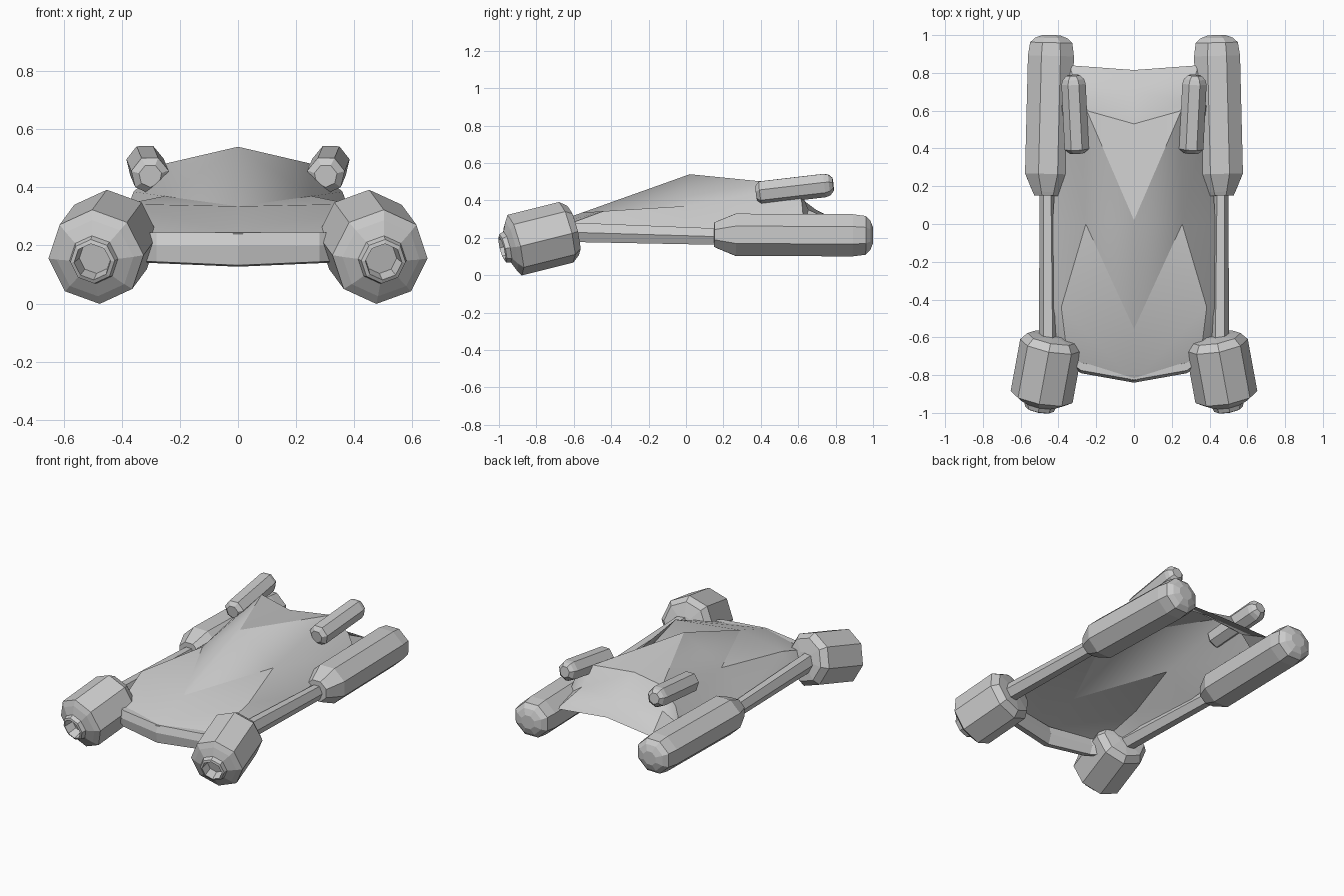
import bpy, bmesh, math
from mathutils import Vector

if "Cube" in bpy.data.objects:
    bpy.data.objects.remove(bpy.data.objects["Cube"])


def finish(name, bm, smooth=0):
    bmesh.ops.recalc_face_normals(bm, faces=bm.faces)
    me = bpy.data.meshes.new(name)
    bm.to_mesh(me)
    bm.free()
    ob = bpy.data.objects.new(name, me)
    bpy.context.collection.objects.link(ob)
    m = ob.modifiers.new("mirror", 'MIRROR')
    m.use_clip = True
    m.merge_threshold = 0.0005
    if smooth:
        bpy.ops.object.select_all(action='DESELECT')
        ob.select_set(True)
        bpy.context.view_layer.objects.active = ob
        bpy.ops.object.shade_smooth_by_angle(angle=math.radians(smooth))
    return ob


def skin(bm, rows):
    """Bridge equal-length rings of vertices with quads."""
    for a, b in zip(rows, rows[1:]):
        n = len(a)
        for i in range(n):
            j = (i + 1) % n
            bm.faces.new((a[i], a[j], b[j], b[i]))


def barrel(name, start, end, rings, sides=8, phase=0.0, widen=1.0):
    """Faceted barrel along start->end; rings are (distance, radius)."""
    start, end = Vector(start), Vector(end)
    d = (end - start).normalized()
    u = Vector((0, 0, 1)).cross(d).normalized()
    if u.x < 0:
        u = -u
    v = u.cross(d)
    if v.z < 0:
        v = -v
    bm = bmesh.new()
    rows = []
    for t, r in rings:
        row = []
        for i in range(sides):
            a = math.radians(phase) + math.tau * i / sides
            offset = u * math.cos(a) * widen + v * math.sin(a)
            row.append(bm.verts.new(start + d * t + offset * r))
        rows.append(row)
    skin(bm, rows)
    bm.faces.new(rows[0])
    bm.faces.new(rows[-1])
    return finish(name, bm)


# Hull: open faceted sheet; n nose, h hood, p peak, r roof rear, t tail fold, b back edge
points = {
    "n0": (0, -.83, .24), "n1": (.35, -.72, .24), "n2": (.43, -.60, .24),
    "h0": (0, -.555, .335), "h1": (.385, -.44, .343), "h2": (.43, -.45, .25),
    "p0": (0, .02, .54), "p1": (.255, 0, .37), "p2": (.43, 0, .235),
    "r0": (0, .53, .475), "r1": (.25, .60, .482), "r2": (.36, .62, .385), "r3": (.40, .63, .27),
    "t0": (0, .695, .35), "t1": (.29, .655, .35),
    "b0": (0, .815, .29), "b1": (.34, .84, .265),
}
panels = ["n0 n1 h1 h0", "n1 n2 h2 h1", "h0 h1 p1", "h0 p1 p0", "h1 h2 p2 p1",
          "p0 p1 r1", "p0 r1 r0", "p1 r2 r1", "p1 p2 r3 r2",
          "r0 r1 t1 t0", "r1 r2 t1", "r2 r3 t1", "t0 t1 b1 b0", "t1 r3 b1"]
bm = bmesh.new()
verts = {k: bm.verts.new(p) for k, p in points.items()}
for panel in panels:
    bm.faces.new([verts[k] for k in panel.split()])
finish("hull_shell", bm, smooth=34)

# Front bumper: six-sided bar bent back at the sides
section = [(-.03, .20), (-.015, .245), (.025, .245), (.04, .19), (.02, .135), (-.02, .14)]
bm = bmesh.new()
rows = []
for x, y, drop in [(0, -.81, -.008), (.28, -.76, .004), (.42, -.66, .01)]:
    rows.append([bm.verts.new((x, y + sy, sz + (drop if sz < .19 else 0))) for sy, sz in section])
skin(bm, rows)
bm.faces.new(rows[-1])
finish("front_bumper", bm)

# Front pods, splayed and tipped down, with a recessed nozzle
barrel("front_pod", (.442, -.66, .225), (.488, -.91, .1625),
       [(-.07, .05), (-.06, .135), (-.02, .167), (.268, .167), (.288, .135), (.31, .085),
        (.335, .078), (.34, .064), (.28, .056)], phase=-2)

# Side rails
barrel("side_rail", (.455, -.62, .23), (.46, .22, .205),
       [(0, .060), (.84, .050)], sides=6, widen=.8)

# Rear pods
barrel("rear_pod", (.458, .15, .217), (.437, 1.0, .213),
       [(0, .07), (.02, .08), (.115, .122), (.74, .122), (.81, .112), (.835, .085), (.85, .045)],
       phase=22.5, widen=1.08)

# Upper pods, leaning back over the tail
barrel("upper_pod", (.302, .375, .44), (.322, .785, .488),
       [(0, .04), (.022, .066), (.37, .066), (.395, .058), (.415, .036)],
       sides=7, phase=12)
